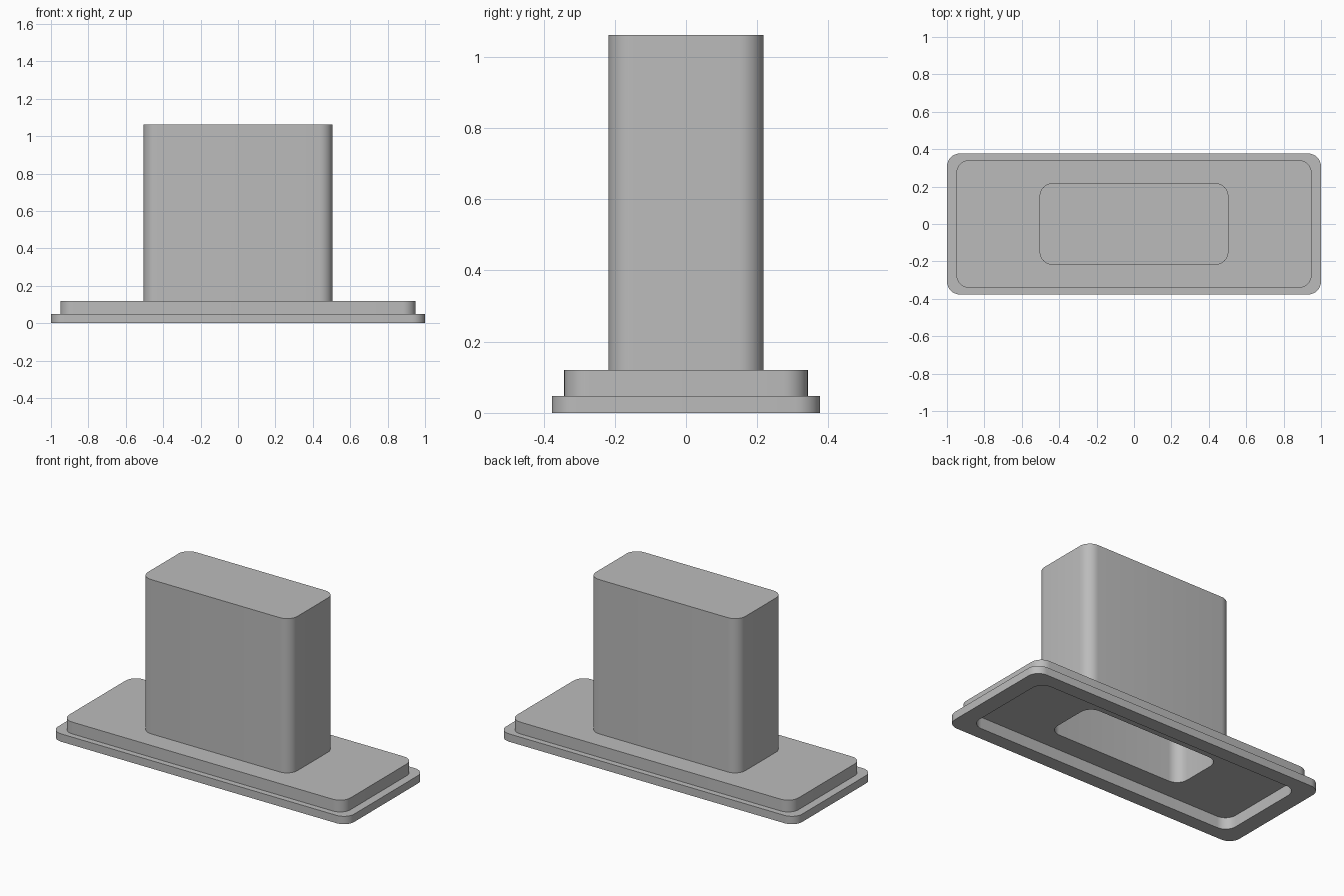
import bpy, bmesh, math

cube = bpy.data.objects.get("Cube")
if cube:
    bpy.data.objects.remove(cube, do_unlink=True)

RADIUS, SEGMENTS = 0.07, 8

grey = bpy.data.materials.new("plain_grey")
grey.use_nodes = True
colour = (0.5, 0.5, 0.5, 1)
grey.diffuse_color = colour
grey.node_tree.nodes["Principled BSDF"].inputs["Base Color"].default_value = colour


def rounded_loop(bm, half_x, half_y, z):
    """Counter-clockwise rounded rectangle of vertices."""
    verts = []
    for corner, (sx, sy) in enumerate([(1, 1), (-1, 1), (-1, -1), (1, -1)]):
        for step in range(SEGMENTS + 1):
            a = (corner + step / SEGMENTS) * math.pi / 2
            verts.append(bm.verts.new((sx * (half_x - RADIUS) + RADIUS * math.cos(a),
                                       sy * (half_y - RADIUS) + RADIUS * math.sin(a), z)))
    return verts


def build(name, *lofts, cap_start=False, cap_end=False):
    """Skin each list of (half_x, half_y, z) sections, optionally closing its ends."""
    bm = bmesh.new()
    for sections in lofts:
        loops = [rounded_loop(bm, *s) for s in sections]
        for low, high in zip(loops, loops[1:]):
            for i in range(len(low)):
                j = (i + 1) % len(low)
                bm.faces.new((low[i], low[j], high[j], high[i]))
        if cap_start and sections is lofts[0]:
            bm.faces.new(loops[0][::-1])
        if cap_end and sections is lofts[-1]:
            bm.faces.new(loops[-1])
    mesh = bpy.data.meshes.new(name)
    bm.to_mesh(mesh)
    bm.free()
    mesh.materials.append(grey)
    obj = bpy.data.objects.new(name, mesh)
    bpy.context.collection.objects.link(obj)
    bpy.ops.object.select_all(action='DESELECT')
    obj.select_set(True)
    bpy.context.view_layer.objects.active = obj
    bpy.ops.object.shade_smooth_by_angle(angle=math.radians(30))


# Footprints (half width, half depth) and levels shared by the parts
flange, collar, tower = (1.0, 0.377), (0.95, 0.342), (0.505, 0.218)
recess, bore = (0.90, 0.292), (0.455, 0.168)
flange_top, collar_top, tower_top, wall = 0.048, 0.12, 1.062, 0.05

# Wide foot with an open underside
build("base_flange",
      [(*recess, flange_top), (*recess, 0), (*flange, 0),
       (*flange, flange_top), (*collar, flange_top)])

# Raised step: hollow ceiling below, flat shoulder above
build("raised_collar",
      [(*bore, collar_top - wall), (*recess, collar_top - wall), (*recess, flange_top)],
      [(*collar, flange_top), (*collar, collar_top), (*tower, collar_top)])

# Upright block, closed on top and hollow inside
build("hollow_tower",
      [(*bore, tower_top - wall), (*bore, collar_top - wall)],
      [(*tower, collar_top), (*tower, tower_top)],
      cap_start=True, cap_end=True)
